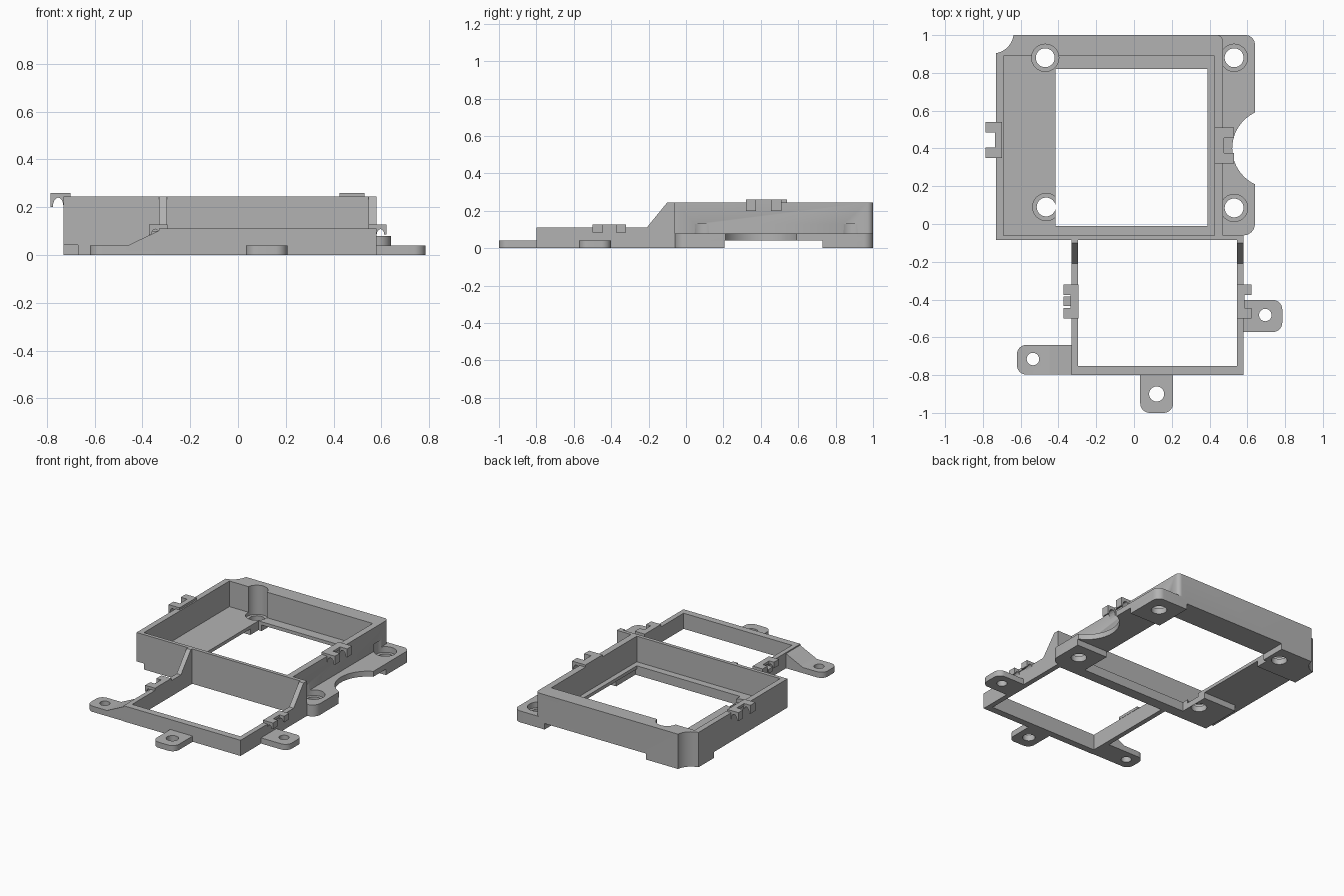
import bpy, bmesh
from math import cos, sin, pi
from mathutils import Vector

if "Cube" in bpy.data.objects:
    bpy.data.objects.remove(bpy.data.objects["Cube"])

grey = bpy.data.materials.new("plain grey")
grey.use_nodes = True
grey.diffuse_color = (0.45, 0.45, 0.45, 1)
grey.node_tree.nodes["Principled BSDF"].inputs["Base Color"].default_value = (0.45, 0.45, 0.45, 1)


def prism(name, pts, lo, hi, axis="z"):
    """Extrude an outline: z takes (x, y), y takes (x, z), x takes (y, z)."""
    place = {"z": lambda a, b, h: (a, b, h),
             "y": lambda a, b, h: (a, h, b),
             "x": lambda a, b, h: (h, a, b)}[axis]
    bm = bmesh.new()
    face = bm.faces.new([bm.verts.new(place(a, b, lo)) for a, b in pts])
    out = bmesh.ops.extrude_face_region(bm, geom=[face])
    step = Vector(place(0, 0, hi - lo))
    bmesh.ops.translate(bm, vec=step, verts=[v for v in out["geom"] if isinstance(v, bmesh.types.BMVert)])
    bmesh.ops.recalc_face_normals(bm, faces=bm.faces)
    mesh = bpy.data.meshes.new(name)
    bm.to_mesh(mesh)
    bm.free()
    mesh.materials.append(grey)
    obj = bpy.data.objects.new(name, mesh)
    bpy.context.collection.objects.link(obj)
    return obj


def rect(x0, x1, y0, y1, radii=(0, 0, 0, 0)):
    """Rectangle outline; radii run from lower left, counter-clockwise."""
    pts = []
    for i, (x, y, r) in enumerate(zip((x0, x1, x1, x0), (y0, y0, y1, y1), radii)):
        if not r:
            pts.append((x, y))
            continue
        cx = x + r if i in (0, 3) else x - r
        cy = y + r if i < 2 else y - r
        for k in range(9):
            a = pi + i * pi / 2 + k * pi / 16
            pts.append((cx + r * cos(a), cy + r * sin(a)))
    return pts


def box(name, x0, x1, y0, y1, z0, z1):
    return prism(name, rect(x0, x1, y0, y1), z0, z1)


def circle(x, y, r, n=40):
    return [(x + r * cos(2 * pi * k / n), y + r * sin(2 * pi * k / n)) for k in range(n)]


def combine(obj, other, op="DIFFERENCE"):
    mod = obj.modifiers.new(op.lower(), "BOOLEAN")
    mod.operation, mod.solver, mod.object = op, "EXACT", other
    bpy.context.view_layer.objects.active = obj
    bpy.ops.object.modifier_apply(modifier=mod.name)
    bpy.data.objects.remove(other)


def smooth(obj):
    bpy.ops.object.select_all(action="DESELECT")
    obj.select_set(True)
    bpy.context.view_layer.objects.active = obj
    bpy.ops.object.shade_smooth_by_angle(angle=0.6)


# Tray: walled box with a recessed floor
tray = prism("tray", rect(-0.73, 0.47, -0.085, 1.0, (0, 0, 0.03, 0)), 0.042, 0.245)
combine(tray, box("pocket", -0.69, 0.425, -0.06, 0.89, 0.065, 0.4))

# Side flange, corner feet, front ridge and wall extension
parts = [
    prism("flange", rect(0.44, 0.64, -0.06, 1.0, (0, 0.06, 0.05, 0)), 0.042, 0.08),
    prism("foot", rect(0.40, 0.64, -0.06, 0.205, (0, 0.06, 0, 0)), 0, 0.06),
    prism("foot", rect(0.40, 0.64, 0.73, 1.0, (0, 0, 0.05, 0)), 0, 0.06),
    box("foot", -0.67, -0.40, -0.085, 0.205, 0, 0.06),
    box("foot", -0.73, -0.39, 0.73, 1.0, 0, 0.06),
    box("ridge", -0.67, 0.58, -0.085, -0.01, 0, 0.06),
    box("wall", 0.40, 0.58, -0.085, -0.06, 0, 0.245),
]
for part in parts:
    combine(tray, part, "UNION")

# Cut the opening, curved corner, side scoop and screw holes
combine(tray, box("opening", -0.415, 0.39, -0.01, 0.82, -0.1, 0.4))
combine(tray, prism("corner_cut", circle(-0.75, 1.015, 0.113), -0.1, 0.4))
combine(tray, prism("scoop", circle(0.73, 0.4, 0.21, 64), -0.1, 0.4))
for x, y, top in ((0.53, 0.88, 0.13), (0.53, 0.085, 0.13), (-0.47, 0.88, 0.4), (-0.465, 0.09, 0.4)):
    combine(tray, prism("counterbore", circle(x, y, 0.072), 0.04, top))
    combine(tray, prism("screw_hole", circle(x, y, 0.05), -0.1, 0.1))
smooth(tray)

# Front frame: two side rails that slope up to the tray, and a cross rail
rail_profile = [(-0.8, 0), (-0.085, 0), (-0.085, 0.245), (-0.1, 0.245), (-0.21, 0.11), (-0.8, 0.11)]
prism("right_rail", rail_profile, -0.33, -0.297, "x")
prism("left_rail", rail_profile, 0.545, 0.58, "x")
box("front_rail", -0.297, 0.545, -0.8, -0.752, 0, 0.11)

# Mounting tabs with rounded ends
r = 0.05
left_tab = prism("left_tab", rect(0.58, 0.785, -0.572, -0.402, (0, r, r, 0)), 0, 0.04)
front_tab = prism("front_tab", rect(0.033, 0.207, -1.0, -0.8, (r, r, 0, 0)), 0, 0.04)
right_tab = prism("right_tab", rect(-0.62, -0.33, -0.797, -0.64, (r, 0, 0, r)), 0, 0.04)
ramp = [(-0.46, 0.02), (-0.33, 0.02), (-0.33, 0.102), (-0.44, 0.05), (-0.46, 0.04)]
combine(right_tab, prism("ramp", ramp, -0.797, -0.64, "y"), "UNION")
for tab, x, y, size in ((left_tab, 0.695, -0.482, 0.033), (front_tab, 0.12, -0.9, 0.04),
                        (right_tab, -0.535, -0.715, 0.033)):
    combine(tab, prism("tab_hole", circle(x, y, size), -0.1, 0.2))
    smooth(tab)


# Clips: a plate on the wall top with two hooked arms
def clip(name, wall, side, y0, y1, top, drop, inner, reach):
    low, under = top - drop, top - 0.018
    arm = 0.055
    box(name + "_plate", *sorted((wall - side * inner, wall + side * 0.006)), y0, y1, under, top)
    hook = [(0, top), (reach, top), (reach, low), (reach - 0.01, low)]
    mid, rad = (reach - 0.01) / 2, (reach - 0.01) / 2
    for k in range(1, 8):
        a = k * pi / 8
        hook.append((mid + rad * cos(a), low + (drop - 0.02) * sin(a)))
    hook.append((0, low))
    for i, start in enumerate((y0, y1 - arm)):
        prism(f"{name}_hook_{i + 1}", [(wall + side * u, z) for u, z in hook], start, start + arm, "y")


clip("right_tray_clip", -0.73, -1, 0.35, 0.54, 0.26, 0.06, 0.03, 0.055)
clip("left_tray_clip", 0.47, 1, 0.32, 0.51, 0.26, 0.06, 0.045, 0.06)
clip("right_rail_clip", -0.33, -1, -0.5, -0.32, 0.128, 0.043, 0.035, 0.042)
clip("left_rail_clip", 0.58, 1, -0.5, -0.32, 0.128, 0.043, 0.035, 0.042)
box("right_rail_stop", -0.372, -0.33, -0.435, -0.385, 0.07, 0.1)
